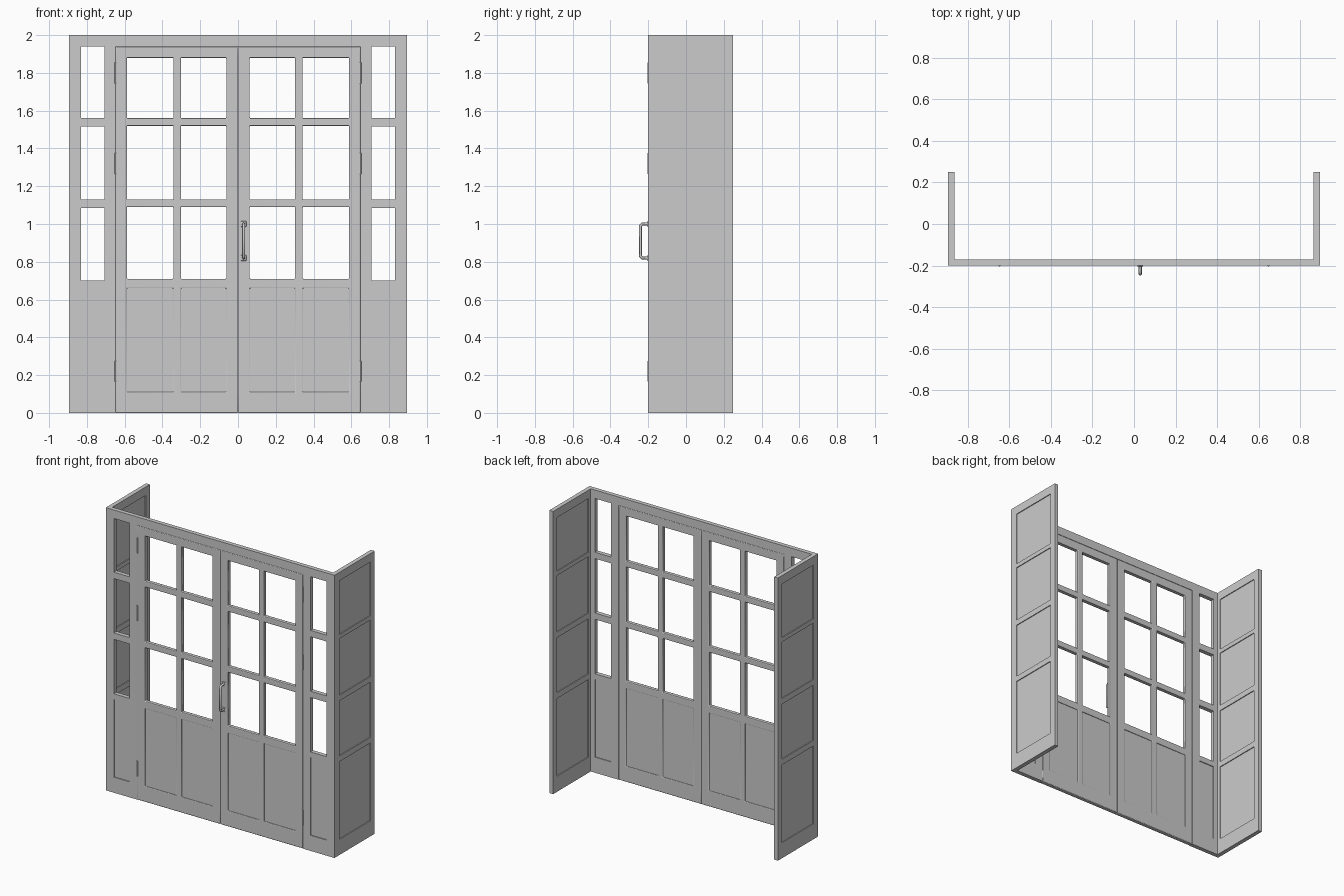
import bpy, bmesh
from math import pi
from mathutils import Matrix, Vector

if "Cube" in bpy.data.objects:
    bpy.data.objects.remove(bpy.data.objects["Cube"])

T = 0.03        # frame thickness
R = 0.006       # panel recess on each face
W = 0.895       # half width
JAMB = 0.648    # outer edge of a door leaf


def finish(bm, name, matrix=Matrix(), bevel=0.0):
    bm.transform(matrix)
    bmesh.ops.recalc_face_normals(bm, faces=bm.faces)
    mesh = bpy.data.meshes.new(name)
    bm.to_mesh(mesh)
    bm.free()
    ob = bpy.data.objects.new(name, mesh)
    bpy.context.collection.objects.link(ob)
    if bevel:
        mod = ob.modifiers.new("soft_edges", 'BEVEL')
        mod.width = bevel
        mod.segments = 2
        mod.limit_method = 'ANGLE'
    bpy.context.view_layer.objects.active = ob
    ob.select_set(True)
    bpy.ops.object.shade_smooth_by_angle(angle=0.6)
    ob.select_set(False)
    return ob


def lattice(name, us, zs, kind, matrix, bevel=0.0):
    """Grid of bars in local x/z; kind(i, j) gives 'bar', 'open' or 'panel'."""
    bm = bmesh.new()
    grid = [[bm.verts.new((u, 0, z)) for z in zs] for u in us]
    panels = []
    for i in range(len(us) - 1):
        for j in range(len(zs) - 1):
            k = kind(i, j)
            if k == 'bar':
                bm.faces.new((grid[i][j], grid[i + 1][j],
                              grid[i + 1][j + 1], grid[i][j + 1]))
            elif k == 'panel':
                panels.append((us[i], us[i + 1], zs[j], zs[j + 1]))
    bmesh.ops.delete(bm, geom=[v for v in bm.verts if not v.link_faces],
                     context='VERTS')
    ext = bmesh.ops.extrude_face_region(bm, geom=bm.faces[:], use_keep_orig=True)
    bmesh.ops.translate(bm, vec=(0, T, 0),
                        verts=[g for g in ext['geom']
                               if isinstance(g, bmesh.types.BMVert)])
    finish(bm, name, matrix, bevel)
    # thin recessed fields
    if panels:
        bm = bmesh.new()
        for a, b, c, d in panels:
            m = (Matrix.Translation(((a + b) / 2, T / 2, (c + d) / 2))
                 @ Matrix.Diagonal((b - a, T - 2 * R, d - c, 1)))
            bmesh.ops.create_cube(bm, size=1, matrix=m)
        finish(bm, name + "_panels", matrix)


# front frame: side lights and header around the door opening
def frame_kind(i, j):
    if i == 3:
        return 'bar' if j == 8 else 'open'
    if i in (1, 5) and j % 2:
        return 'open' if j < 8 and j >= 3 else 'panel'
    return 'bar'


half = [W, 0.832, 0.708, JAMB]
lattice("front_frame", [-x for x in half] + half[::-1],
        [0, 0.11, 0.66, 0.70, 1.085, 1.13, 1.515, 1.56, 1.94, 2.0],
        frame_kind, Matrix.Translation((0, -0.2, 0)))


# door leaves and side walls, mirrored left and right
def door_kind(i, j):
    if i % 2 and j % 2:
        return 'panel' if j == 1 else 'open'
    return 'bar'


def wall_kind(i, j):
    return 'panel' if i == 1 and j % 2 else 'bar'


for side, s in (("right", 1), ("left", -1)):
    flip = Matrix.Diagonal((s, 1, 1, 1))
    lattice(side + "_door", [0, 0.062, 0.302, 0.342, 0.588, JAMB],
            [0, 0.11, 0.66, 0.71, 1.09, 1.13, 1.52, 1.56, 1.88, 1.94],
            door_kind, flip @ Matrix.Translation((0, -0.2, 0)), bevel=0.004)
    lattice(side + "_wall", [-0.2 + T, -0.145, 0.205, 0.25],
            [0, 0.11, 0.66, 0.70, 1.09, 1.13, 1.53, 1.56, 1.94, 2.0],
            wall_kind, flip @ Matrix.Translation((W, 0, 0)) @ Matrix.Rotation(pi / 2, 4, 'Z'))
    # hinge knuckles set in the door joint
    bm = bmesh.new()
    for z in (0.22, 1.32, 1.8):
        bmesh.ops.create_cone(bm, cap_ends=True, segments=10, radius1=0.007,
                              radius2=0.007, depth=0.11,
                              matrix=Matrix.Translation((s * JAMB, -0.197, z)))
    finish(bm, side + "_hinges")

# pull handle: swept bracket on the right leaf
curve = bpy.data.curves.new("door_handle", 'CURVE')
curve.dimensions = '3D'
curve.bevel_depth = 0.008
curve.bevel_resolution = 2
curve.use_fill_caps = True
path = [(-0.195, 1.0), (-0.232, 1.0), (-0.241, 0.99),
        (-0.241, 0.83), (-0.232, 0.82), (-0.195, 0.82)]
sp = curve.splines.new('POLY')
sp.points.add(len(path) - 1)
for p, (y, z) in zip(sp.points, path):
    p.co = (0.03, y, z, 1)
bpy.context.collection.objects.link(bpy.data.objects.new("door_handle", curve))

# small mounting plates under the handle ends
bm = bmesh.new()
for z in (1.0, 0.82):
    bmesh.ops.create_cube(bm, size=1, matrix=Matrix.Translation((0.03, -0.2, z))
                          @ Matrix.Diagonal((0.028, 0.008, 0.03, 1)))
finish(bm, "handle_plates", bevel=0.002)
